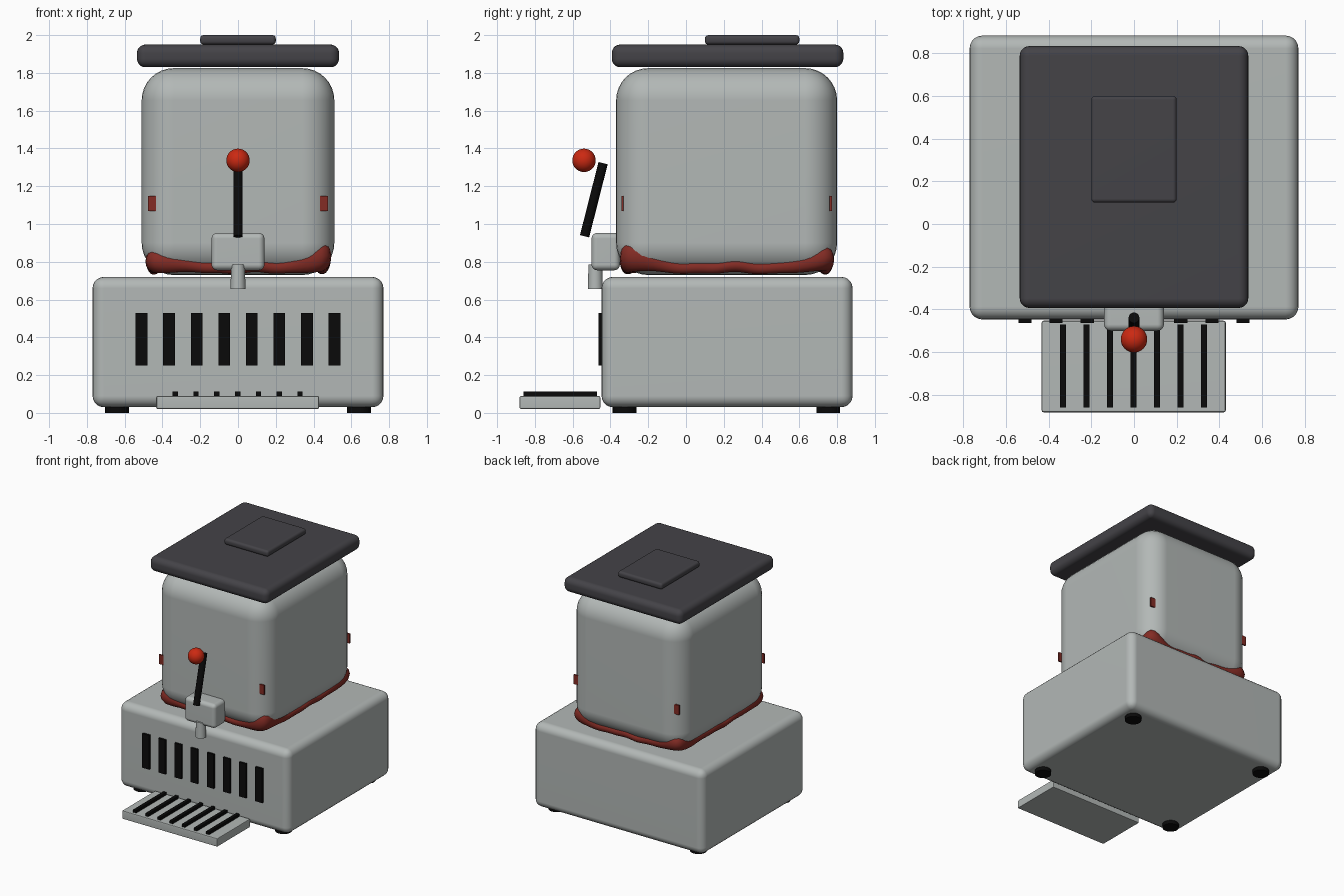
import bpy, bmesh, math
from mathutils import Vector, Matrix

default = bpy.data.objects.get("Cube")
if default:
    bpy.data.objects.remove(default, do_unlink=True)


def material(name, rgb):
    m = bpy.data.materials.new(name)
    m.use_nodes = True
    m.diffuse_color = (*rgb, 1)
    node = next(n for n in m.node_tree.nodes if n.type == 'BSDF_PRINCIPLED')
    node.inputs["Base Color"].default_value = (*rgb, 1)
    return m


STEEL = material("pale grey", (0.45, 0.48, 0.47))
LID = material("charcoal", (0.058, 0.056, 0.064))
BLACK = material("black", (0.003, 0.003, 0.003))
RED = material("bright red", (0.6, 0.022, 0.006))
SYRUP = material("dark red", (0.23, 0.025, 0.018))


def finish(name, bm, mat):
    bmesh.ops.recalc_face_normals(bm, faces=bm.faces[:])
    mesh = bpy.data.meshes.new(name)
    bm.to_mesh(mesh)
    bm.free()
    mesh.materials.append(mat)
    obj = bpy.data.objects.new(name, mesh)
    bpy.context.collection.objects.link(obj)
    bpy.ops.object.select_all(action='DESELECT')
    obj.select_set(True)
    bpy.context.view_layer.objects.active = obj
    bpy.ops.object.shade_smooth_by_angle(angle=math.radians(40))
    return obj


def box(name, xs, ys, zs, mat, bevel=0, segments=5):
    """Box between the given limits, with rounded edges."""
    bm = bmesh.new()
    bmesh.ops.create_cube(bm, size=1)
    limits = (xs, ys, zs)
    for v in bm.verts:
        v.co = [(a + b) / 2 + c * (b - a) for c, (a, b) in zip(v.co, limits)]
    if bevel:
        bmesh.ops.bevel(bm, geom=bm.edges[:], offset=bevel, segments=segments,
                        profile=0.5, affect='EDGES', clamp_overlap=True)
    obj = finish(name, bm, mat)
    if bevel:
        obj.modifiers.new("even_shading", 'WEIGHTED_NORMAL').keep_sharp = True
    return obj


def rod(name, start, end, r1, r2, mat, segments=24):
    """Round bar from start to end."""
    a, b = Vector(start), Vector(end)
    turn = (b - a).to_track_quat('Z', 'Y').to_matrix().to_4x4()
    bm = bmesh.new()
    bmesh.ops.create_cone(bm, cap_ends=True, segments=segments, radius1=r1,
                          radius2=r2, depth=(b - a).length,
                          matrix=Matrix.Translation((a + b) / 2) @ turn)
    return finish(name, bm, mat)


# Housing, tank and lid
box("base_housing", (-0.77, 0.77), (-0.447, 0.882), (0.03, 0.72), STEEL, 0.06)
box("tank", (-0.51, 0.51), (-0.37, 0.80), (0.73, 1.825), STEEL, 0.17, 8)
box("lid", (-0.535, 0.535), (-0.393, 0.833), (1.83, 1.95), LID, 0.045)
box("lid_plate", (-0.2, 0.2), (0.1, 0.6), (1.95, 2.0), LID, 0.018, 3)

# Feet
for side, x in (("left", 0.64), ("right", -0.64)):
    for end, y in (("front", -0.325), ("back", 0.753)):
        rod(f"{end}_{side}_foot", (x, y, 0), (x, y, 0.04), 0.063, 0.063, BLACK)

# Vent slots on the front
for i in range(8):
    x = (i - 3.5) * 0.146
    box(f"vent_slot_{i + 1}", (x - 0.031, x + 0.031), (-0.463, -0.44),
        (0.25, 0.53), BLACK)

# Drip tray with its grille
box("drip_tray", (-0.433, 0.43), (-0.882, -0.453), (0.02, 0.09), STEEL, 0.01, 2)
for i in range(7):
    x = (i - 3) * 0.11 - 0.002
    box(f"tray_bar_{i + 1}", (x - 0.014, x + 0.014), (-0.86, -0.47),
        (0.085, 0.112), BLACK)

# Tap: block, spout, lever and knob
box("tap_block", (-0.14, 0.14), (-0.5, -0.35), (0.755, 0.953), STEEL, 0.03)
rod("tap_spout", (0, -0.48, 0.657), (0, -0.48, 0.785), 0.04, 0.036, STEEL)
rod("tap_lever", (0, -0.537, 0.935), (0, -0.439, 1.322), 0.025, 0.025, BLACK)
bm = bmesh.new()
bmesh.ops.create_uvsphere(bm, u_segments=32, v_segments=16, radius=0.062,
                          matrix=Matrix.Translation((0, -0.54, 1.337)))
finish("tap_knob", bm, RED)

# Small tabs at the tank corners
for side, x in (("left", 0.455), ("right", -0.455)):
    for end, y in (("front", -0.336), ("back", 0.766)):
        box(f"{end}_{side}_tab", (x - 0.021, x + 0.021), (y - 0.006, y + 0.006),
            (1.07, 1.147), SYRUP)


# Wavy syrup seam round the bottom of the tank, swelling at the corners
def syrup_ring(around=144, section=14):
    bm = bmesh.new()
    rings = []
    for i in range(around):
        t = 2 * math.pi * i / around
        c, s = math.cos(t), math.sin(t)
        reach = (abs(c) ** 14 + abs(s) ** 14) ** (-1 / 14)
        corner = abs(math.sin(2 * t)) ** 14
        ripple = 0.006 * math.sin(9 * t + 1) + 0.004 * math.sin(17 * t)
        # the front left corner climbs a little higher
        lift = 0.02 * corner * (c > 0 > s)
        wide = 0.036 + 0.034 * corner + ripple * 0.5
        tall = 0.033 + 0.035 * corner + lift + ripple * 0.3
        z = 0.772 + 0.042 * corner + lift + ripple
        out = Vector((c, s, 0))
        mid = Vector((c * reach * 0.445, 0.215 + s * reach * 0.522, z))
        ring = []
        for j in range(section):
            p = 2 * math.pi * j / section
            ring.append(bm.verts.new(mid + out * wide * math.cos(p)
                                     + Vector((0, 0, tall * math.sin(p)))))
        rings.append(ring)
    for i in range(around):
        a, b = rings[i], rings[(i + 1) % around]
        for j in range(section):
            k = (j + 1) % section
            bm.faces.new((a[j], b[j], b[k], a[k]))
    return finish("syrup_seam", bm, SYRUP)


syrup_ring()
